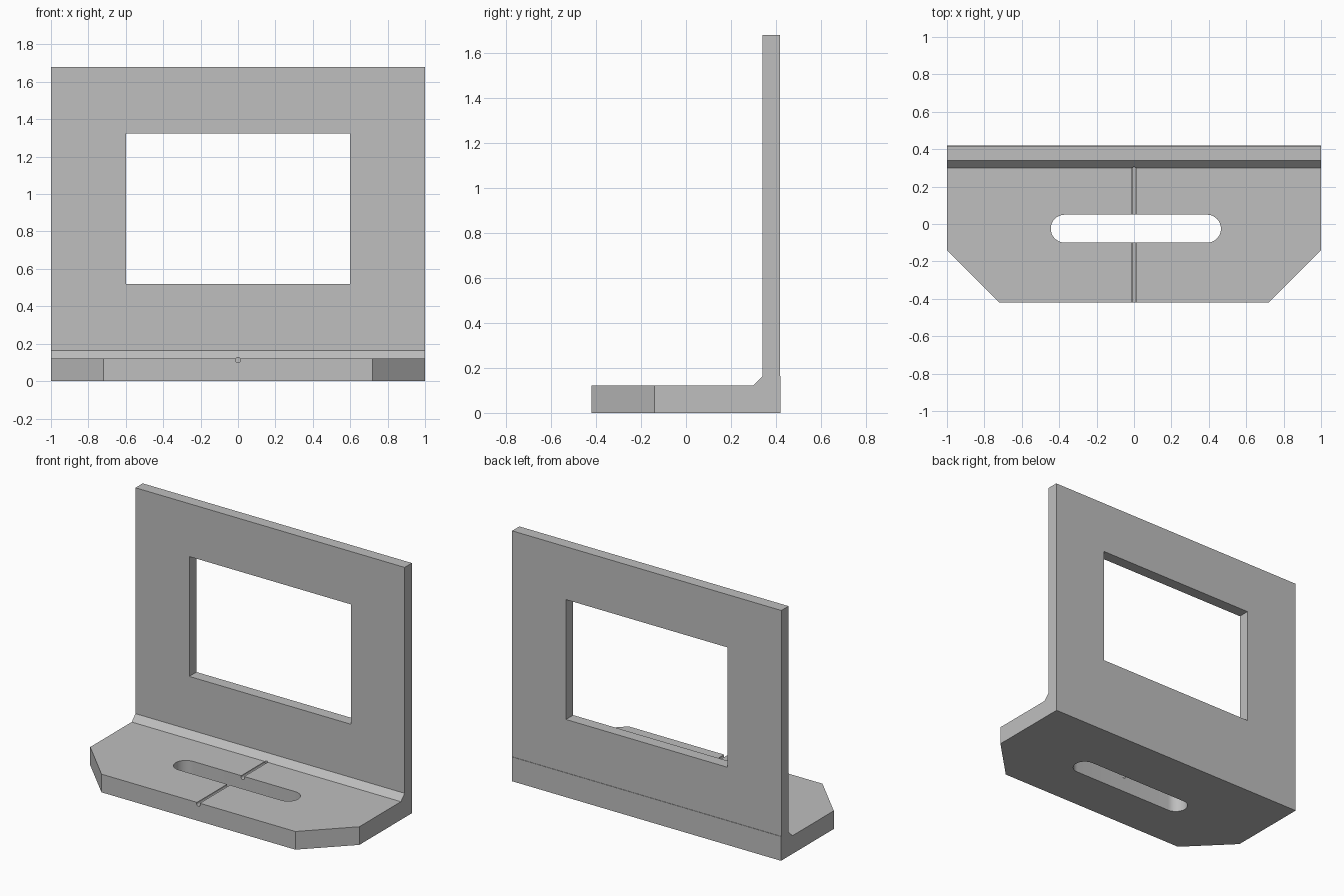
import bpy, bmesh, math
from mathutils import Matrix, Vector

cube = bpy.data.objects.get("Cube")
if cube:
    bpy.data.objects.remove(cube, do_unlink=True)

grey = bpy.data.materials.new("plain_grey")
grey.use_nodes = True
colour = (0.52, 0.52, 0.52, 1)
grey.diffuse_color = colour
grey.node_tree.nodes["Principled BSDF"].inputs["Base Color"].default_value = colour


def prism(name, outline, start, sweep):
    """Extrude a closed outline (3D points offset by start) along sweep."""
    bm = bmesh.new()
    face = bm.faces.new([bm.verts.new(Vector(p) + Vector(start)) for p in outline])
    ext = bmesh.ops.extrude_face_region(bm, geom=[face])
    moved = [v for v in ext["geom"] if isinstance(v, bmesh.types.BMVert)]
    bmesh.ops.translate(bm, verts=moved, vec=sweep)
    bmesh.ops.recalc_face_normals(bm, faces=bm.faces)
    mesh = bpy.data.meshes.new(name)
    bm.to_mesh(mesh)
    bm.free()
    mesh.materials.append(grey)
    obj = bpy.data.objects.new(name, mesh)
    bpy.context.collection.objects.link(obj)
    return obj


def cut(target, cutter):
    """Subtract the cutter from the target and discard it."""
    mod = target.modifiers.new("cut", 'BOOLEAN')
    mod.operation = 'DIFFERENCE'
    mod.solver = 'EXACT'
    mod.object = cutter
    bpy.context.view_layer.objects.active = target
    bpy.ops.object.modifier_apply(modifier=mod.name)
    bpy.data.objects.remove(cutter, do_unlink=True)


# Angle bracket: base, inner fillet and upright as one side profile
BASE, FILLET, TOP = 0.122, 0.163, 1.68
FRONT, BACK = -0.42, 0.42
profile = [(FRONT, 0), (BACK, 0), (BACK, FILLET), (BACK - 0.003, FILLET),
           (BACK - 0.003, TOP), (0.34, TOP), (0.34, FILLET), (0.30, BASE), (FRONT, BASE)]
bracket = prism("angle_bracket", [(0, y, z) for y, z in profile], (-1, 0, 0), (2, 0, 0))

# Cut-off front corners
for s in (-1, 1):
    corner = [(s * 0.62, -0.52, 0), (s * 1.1, -0.52, 0), (s * 1.1, -0.04, 0)]
    cut(bracket, prism("corner_cutter", corner, (0, 0, -0.1), (0, 0, 0.5)))

# Window in the upright
window = [(x, 0, z) for x, z in ((-0.6, 0.52), (0.6, 0.52), (0.6, 1.325), (-0.6, 1.325))]
cut(bracket, prism("window_cutter", window, (0, 0.2, 0), (0, 0.4, 0)))

# Rounded slot in the base
R, HALF, N = 0.075, 0.38, 16
slot = []
for side, first in ((1, -math.pi / 2), (-1, math.pi / 2)):
    for i in range(N + 1):
        a = first + math.pi * i / N
        slot.append((side * HALF + R * math.cos(a), R * math.sin(a), 0))
cut(bracket, prism("slot_cutter", slot, (0.01, -0.025, -0.1), (0, 0, 0.4)))

# Round centre-line groove along the top of the base
circle = [(0.014 * math.cos(a), 0, 0.014 * math.sin(a))
          for a in (2 * math.pi * i / 16 for i in range(16))]
cut(bracket, prism("groove_cutter", circle, (0, -0.5, 0.113), (0, 0.807, 0)))

bpy.ops.object.select_all(action='DESELECT')
bracket.select_set(True)
bpy.context.view_layer.objects.active = bracket
bpy.ops.object.shade_smooth_by_angle(angle=math.radians(30))
